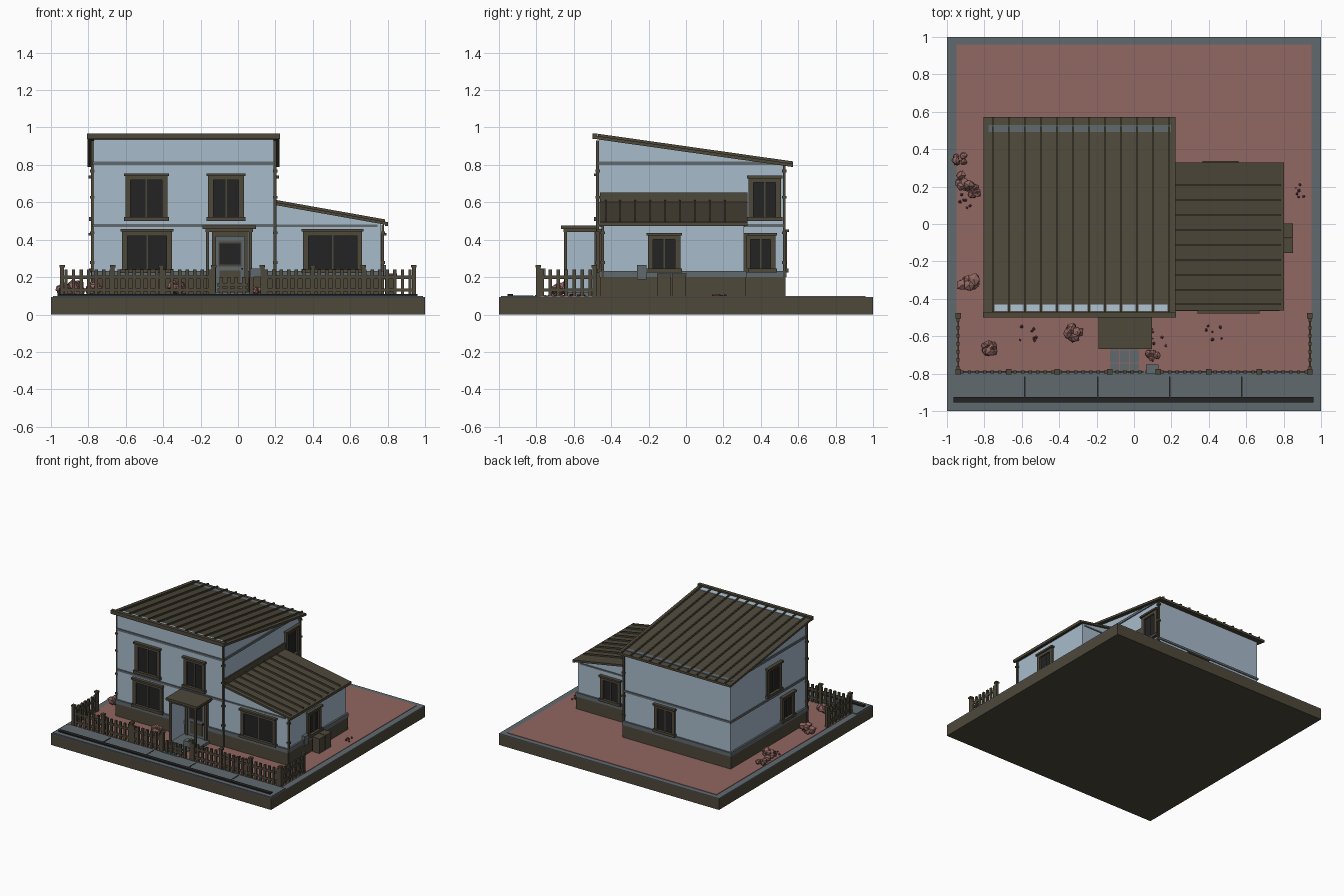
import bpy, bmesh, random
from mathutils import Vector

old = bpy.data.objects.get("Cube")
if old:
    bpy.data.objects.remove(old, do_unlink=True)
random.seed(4)


def material(name, rgb):
    m = bpy.data.materials.new(name)
    m.use_nodes = True
    lin = [((c / 255 + 0.055) / 1.055) ** 2.4 for c in rgb] + [1]
    m.diffuse_color = lin
    m.node_tree.nodes["Principled BSDF"].inputs["Base Color"].default_value = lin
    return m


MATS = [material("pale blue wall", (168, 187, 203)), material("dark brown timber", (78, 72, 58)),
        material("slate grey", (97, 106, 111)), material("black glass", (35, 35, 36)),
        material("rose earth", (145, 103, 98)), material("dark rose stone", (96, 62, 60))]
WALL, BROWN, SLATE, BLACK, ROSE, STONE = range(6)


def finish(name, bm):
    bmesh.ops.recalc_face_normals(bm, faces=bm.faces)
    me = bpy.data.meshes.new(name)
    bm.to_mesh(me)
    bm.free()
    for m in MATS:
        me.materials.append(m)
    ob = bpy.data.objects.new(name, me)
    bpy.context.collection.objects.link(ob)
    return ob


def extrude(bm, pts, axis, a, b, mat):
    """Extrude a profile along x (profile y,z) or along y (profile x,z)."""
    place = (lambda p, t: (t, p[0], p[1])) if axis == "x" else (lambda p, t: (p[0], t, p[1]))
    lo = [bm.verts.new(place(p, a)) for p in pts]
    hi = [bm.verts.new(place(p, b)) for p in pts]
    n = len(pts)
    faces = [bm.faces.new(lo), bm.faces.new(hi[::-1])]
    faces += [bm.faces.new((lo[i], lo[(i + 1) % n], hi[(i + 1) % n], hi[i])) for i in range(n)]
    for f in faces:
        f.material_index = mat


def box(bm, x0, x1, y0, y1, z0, z1, mat):
    extrude(bm, [(x0, z0), (x1, z0), (x1, z1), (x0, z1)], "y", y0, y1, mat)


def boxes(name, items):
    bm = bmesh.new()
    for it in items:
        box(bm, *it)
    return finish(name, bm)


def prism(name, pts, axis, a, b, mat):
    bm = bmesh.new()
    extrude(bm, pts, axis, a, b, mat)
    return finish(name, bm)


# Plot: plinth, kerb, earth and pavement
boxes("plot_base", [(-1, 1, -1, 1, 0, 0.088, BROWN)])
boxes("plot_kerb", [(-1, 1, -1, 1, 0.088, 0.094, SLATE)])
boxes("garden_earth", [(-0.95, 0.95, -0.79, 0.96, 0.094, 0.098, ROSE)])
boxes("pavement", [(-0.99, 0.99, -0.99, -0.8, 0.094, 0.1, SLATE)])
boxes("pavement_joints", [(x - 0.004, x + 0.004, -0.93, -0.815, 0.1, 0.102, BLACK)
                          for x in (-0.585, -0.195, 0.19, 0.575)])
boxes("gutter_strip", [(-0.965, 0.96, -0.955, -0.925, 0.1, 0.11, BLACK)])
boxes("path_pavers", [(x + 0.002, x + 0.05, y + 0.002, y + 0.064, 0.094, 0.105, SLATE)
                      for x in (-0.13, -0.077, -0.024) for y in (-0.81, -0.743, -0.677)])


# Roof height lines
def main_z(y):
    return 0.94 - 0.1415 * (y + 0.497)


def side_z(x):
    return 0.585 - 0.178 * (x - 0.2)


# House bodies and plinths
prism("main_walls", [(-0.465, 0.09), (0.523, 0.09), (0.523, main_z(0.523)), (-0.465, main_z(-0.465))],
      "x", -0.77, 0.19, WALL)
prism("side_walls", [(0.18, 0.09), (0.765, 0.09), (0.765, side_z(0.765)), (0.18, side_z(0.18))],
      "y", -0.45, 0.31, WALL)
boxes("plinths", [(-0.78, 0.2, -0.475, 0.533, 0.09, 0.2, BROWN), (0.18, 0.775, -0.46, 0.32, 0.09, 0.2, BROWN)])
boxes("plinth_caps", [(-0.784, 0.204, -0.479, 0.537, 0.2, 0.232, SLATE),
                      (0.18, 0.779, -0.464, 0.324, 0.2, 0.232, SLATE)])
boxes("wall_bands", [(-0.778, 0.198, -0.473, 0.531, 0.468, 0.485, SLATE),
                     (-0.778, 0.198, -0.473, 0.528, 0.8, 0.818, SLATE),
                     (0.18, 0.745, -0.456, 0.316, 0.468, 0.48, SLATE)])


# Roofs with standing seams
def sloped(bm, f, a, b, up, thick, axis, s, e, mat):
    pts = [(a, f(a) + up), (b, f(b) + up), (b, f(b) + up + thick), (a, f(a) + up + thick)]
    extrude(bm, pts, axis, s, e, mat)


seams = [-0.755 + i * 0.0856 for i in range(12)]
bm = bmesh.new()
sloped(bm, main_z, -0.49, 0.572, 0, 0.018, "x", -0.805, 0.222, BROWN)
for x in seams:
    sloped(bm, main_z, -0.47, 0.572, 0.018, 0.012, "x", x - 0.005, x + 0.005, BROWN)
box(bm, -0.808, 0.225, -0.5, -0.472, 0.938, 0.968, BROWN)
finish("main_roof", bm)
bm = bmesh.new()
for x in seams[:-1]:
    sloped(bm, main_z, -0.465, -0.43, 0.018, 0.003, "x", x + 0.008, x + 0.078, WALL)
finish("roof_vent_strip", bm)
bm = bmesh.new()
sloped(bm, side_z, 0.19, 0.8, 0, 0.016, "y", -0.462, 0.328, BROWN)
for i in range(9):
    y = -0.43 + i * 0.0795
    sloped(bm, side_z, 0.2, 0.785, 0.016, 0.012, "y", y - 0.004, y + 0.004, BROWN)
box(bm, 0.18, 0.2, -0.46, 0.328, 0.59, 0.652, BROWN)
box(bm, 0.785, 0.802, -0.462, 0.328, 0.474, 0.496, BROWN)
finish("side_roof", bm)

# Windows: u runs along the wall, d points out of it
TURN = {"front": lambda u, d: (u, -d), "back": lambda u, d: (u, d),
        "right": lambda u, d: (d, u), "left": lambda u, d: (-d, u)}


def on_wall(name, side, plane, items):
    bm = bmesh.new()
    for u0, u1, d0, d1, z0, z1, mat in items:
        p, q = TURN[side](u0, plane + d0), TURN[side](u1, plane + d1)
        xs, ys = sorted((p[0], q[0])), sorted((p[1], q[1]))
        box(bm, *xs, *ys, z0, z1, mat)
    finish(name, bm)


def window(name, side, plane, u0, u1, z0, z1):
    t, c = 0.028, (u0 + u1) / 2
    a, b = u0 + 0.008, u1 - 0.008
    on_wall(name, side, plane, [
        (a, a + t, -0.01, 0.016, z0, z1, BROWN), (b - t, b, -0.01, 0.016, z0, z1, BROWN),
        (a, b, -0.01, 0.016, z1 - 0.036, z1, BROWN), (u0, u1, -0.01, 0.028, z1 - 0.014, z1, BROWN),
        (u0, u1, -0.01, 0.026, z0, z0 + 0.022, BROWN),
        (c - 0.004, c + 0.004, 0, 0.008, z0, z1 - 0.01, BROWN),
        (a + t, b - t, -0.01, 0.004, z0 + 0.02, z1 - 0.03, BLACK)])


window("front_upper_window_a", "front", 0.465, -0.61, -0.37, 0.5, 0.755)
window("front_upper_window_b", "front", 0.465, -0.168, 0.04, 0.5, 0.755)
window("front_lower_window", "front", 0.465, -0.628, -0.345, 0.222, 0.457)
window("front_side_window", "front", 0.45, 0.34, 0.672, 0.222, 0.457)
window("side_room_window", "right", 0.765, -0.212, -0.022, 0.225, 0.436)
window("right_lower_window", "right", 0.19, 0.31, 0.487, 0.225, 0.436)
window("right_upper_window", "right", 0.19, 0.325, 0.515, 0.5, 0.742)
window("left_upper_window", "left", 0.77, -0.13, 0.07, 0.5, 0.742)
window("left_lower_window", "left", 0.77, -0.3, -0.12, 0.225, 0.436)
window("back_lower_window", "back", 0.523, -0.28, -0.08, 0.225, 0.455)
window("back_side_window", "back", 0.31, 0.365, 0.56, 0.225, 0.436)

# Door and porch
on_wall("front_door", "front", 0.465, [
    (-0.14, -0.118, 0, 0.025, 0.12, 0.44, BROWN), (0.034, 0.056, 0, 0.025, 0.12, 0.44, BROWN),
    (-0.14, 0.056, 0, 0.025, 0.418, 0.44, BROWN), (-0.118, 0.034, 0, 0.015, 0.12, 0.418, SLATE),
    (-0.105, 0.02, 0, 0.019, 0.258, 0.39, BROWN), (-0.098, 0.013, 0, 0.022, 0.268, 0.38, BLACK),
    (-0.098, 0.013, 0, 0.019, 0.14, 0.235, BROWN), (0.018, 0.028, 0, 0.03, 0.24, 0.25, BLACK)])
boxes("porch", [(-0.19, 0.095, -0.668, -0.46, 0.457, 0.476, BROWN),
                (-0.175, 0.08, -0.655, -0.46, 0.44, 0.457, BROWN),
                (-0.17, 0.075, -0.65, -0.46, 0.09, 0.12, SLATE),
                (0.058, 0.074, -0.653, -0.637, 0.1, 0.45, BROWN),
                (-0.17, -0.154, -0.653, -0.637, 0.1, 0.45, BROWN),
                (-0.168, -0.154, -0.637, -0.46, 0.1, 0.445, WALL)])


# Downpipes with wall brackets
def downpipe(name, x, y, top):
    parts = [(x - 0.007, x + 0.007, y - 0.007, y + 0.007, 0.1, top, BROWN)]
    parts += [(x - 0.012, x + 0.012, y - 0.012, y + 0.012, z, z + 0.015, BROWN)
              for z in (0.27, 0.43, 0.62, 0.76) if z < top]
    boxes(name, parts)


downpipe("left_downpipe", -0.778, -0.455, 0.93)
downpipe("middle_downpipe", 0.198, -0.473, 0.93)
downpipe("side_downpipe", 0.773, -0.445, 0.48)
downpipe("back_downpipe", 0.198, 0.525, 0.8)

# Utility box and bins
boxes("meter_box", [(0.765, 0.79, -0.262, -0.21, 0.187, 0.264, SLATE)])
boxes("bins", [(0.785, 0.847, y, y + 0.072, 0.095, 0.208, BROWN) for y in (-0.152, -0.072)]
      + [(0.782, 0.85, y - 0.002, y + 0.074, 0.208, 0.22, BROWN) for y in (-0.152, -0.072)])


# Picket fence runs along x or y
def fence(name, along_x, fixed, a, b, posts, top=0.24):
    def bar(u0, u1, w, z0, z1):
        if along_x:
            return (u0, u1, fixed - w, fixed + w, z0, z1, BROWN)
        return (fixed - w, fixed + w, u0, u1, z0, z1, BROWN)
    items = [bar(a, b, 0.005, z, z + 0.018) for z in (0.122, top - 0.05)]
    n = round((b - a) / 0.041)
    for i in range(n):
        u = a + (i + 0.5) * (b - a) / n
        items.append(bar(u - 0.009, u + 0.009, 0.008, 0.1, top))
    for p in posts:
        items += [bar(p - 0.011, p + 0.011, 0.011, 0.094, 0.252), bar(p - 0.015, p + 0.015, 0.015, 0.252, 0.265)]
    boxes(name, items)


fence("front_fence_right", True, -0.79, -0.94, -0.13, (-0.94, -0.67, -0.41, -0.13))
fence("front_fence_left", True, -0.79, 0.13, 0.94, (0.13, 0.4, 0.67, 0.94))
fence("gate", True, -0.79, -0.11, 0.05, (), 0.2)
for tag, x in (("right", -0.94), ("left", 0.94)):
    fence("side_fence_" + tag, False, x, -0.79, -0.49, (-0.49,))
boxes("letter_box", [(0.062, 0.082, -0.8, -0.78, 0.094, 0.2, BROWN),
                     (0.065, 0.13, -0.8, -0.75, 0.2, 0.245, SLATE)])


# Faceted shrubs and scattered stones
def clump(name, x, y, radius, count, spread, mat, height):
    bm = bmesh.new()
    for i in range(count):
        c = Vector((x + random.uniform(-spread, spread), y + random.uniform(-spread, spread),
                    0.098 + random.uniform(0.4, 1) * height))
        made = bmesh.ops.create_icosphere(bm, subdivisions=1, radius=radius * random.uniform(0.7, 1.1))
        for v in made["verts"]:
            v.co = v.co * random.uniform(0.75, 1.2) + c
    for f in bm.faces:
        f.material_index = mat
    finish(name, bm)


for i, (x, y, s) in enumerate([(-0.93, 0.35, 0.8), (-0.91, 0.23, 1), (-0.86, 0.18, 0.8), (-0.89, -0.31, 1.1),
                               (-0.77, -0.65, 1), (-0.33, -0.58, 1.1), (0.1, -0.7, 0.8)]):
    clump(f"shrub_{i + 1}", x, y, 0.03 * s, 7, 0.03 * s, ROSE, 0.055 * s)
for i, (x, y) in enumerate([(-0.56, -0.59), (0.13, -0.6), (0.43, -0.58), (0.87, 0.18), (-0.9, 0.12)]):
    clump(f"stones_{i + 1}", x, y, 0.009, 7, 0.05, STONE, 0.004)
